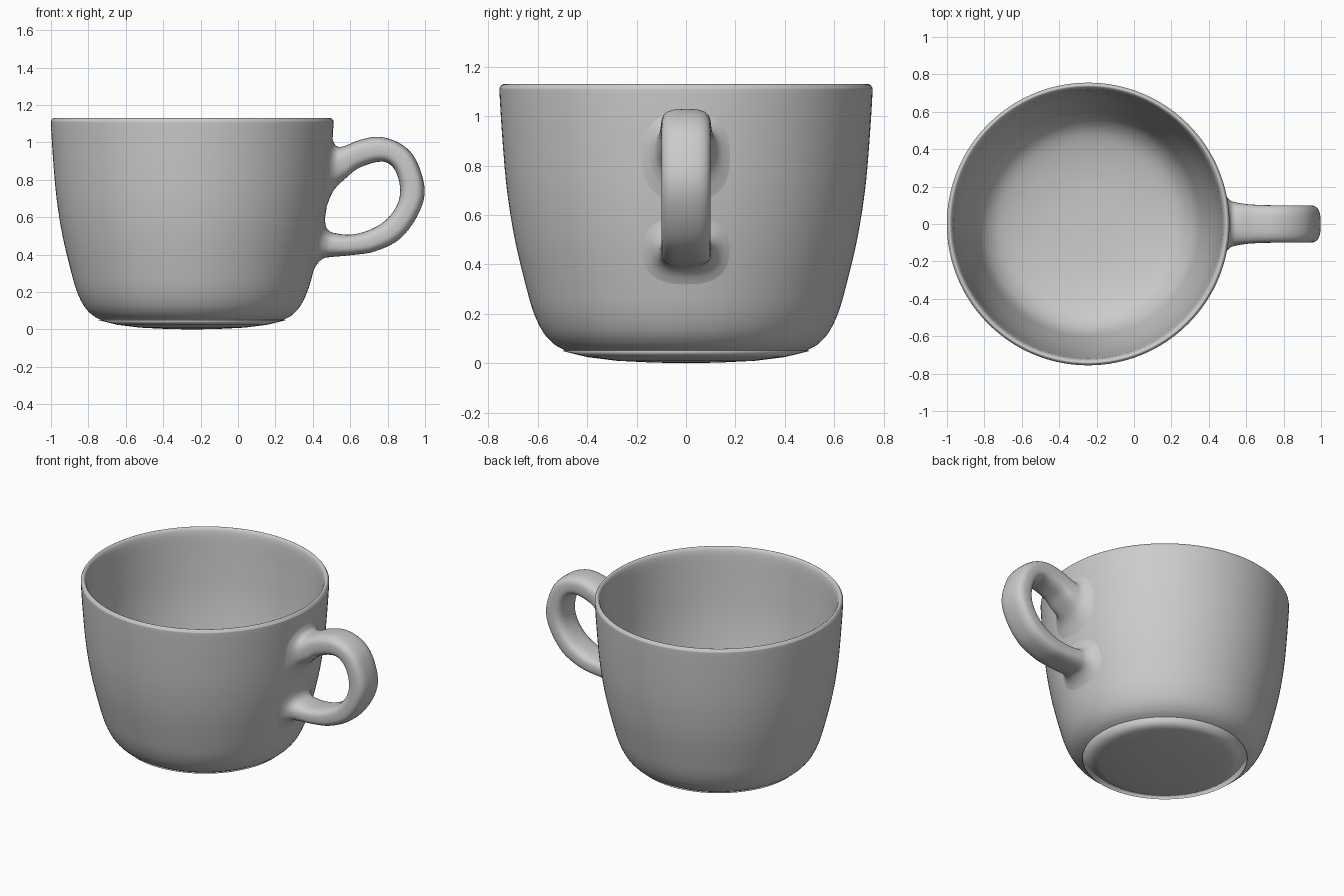
import bpy, bmesh, math
from mathutils import Vector

if "Cube" in bpy.data.objects:
    bpy.data.objects.remove(bpy.data.objects["Cube"])

CX = -0.245  # cup axis


def smooth_path(pts, n):
    """Catmull-Rom interpolation through points of any dimension."""
    pts = [Vector(p) for p in pts]
    out = []
    for i in range(len(pts) - 1):
        b, c = pts[i], pts[i + 1]
        a = pts[i - 1] if i else b * 2 - c
        d = pts[i + 2] if i + 2 < len(pts) else c * 2 - b
        for k in range(n):
            t = k / n
            out.append(0.5 * (2 * b + (c - a) * t + (2 * a - 5 * b + 4 * c - d) * t**2
                              + (3 * b - a - 3 * c + d) * t**3))
    return out + [pts[-1]]


def loft(name, rings):
    """Skin closed rings of points into a smooth object."""
    bm = bmesh.new()
    loops = [[bm.verts.new(p) for p in ring] for ring in rings]
    for a, b in zip(loops, loops[1:]):
        for i in range(len(a)):
            j = (i + 1) % len(a)
            bm.faces.new((a[i], a[j], b[j], b[i]))
    bmesh.ops.remove_doubles(bm, verts=bm.verts, dist=1e-5)
    bmesh.ops.recalc_face_normals(bm, faces=bm.faces)
    for f in bm.faces:
        f.smooth = True
    me = bpy.data.meshes.new(name)
    bm.to_mesh(me)
    bm.free()
    ob = bpy.data.objects.new(name, me)
    bpy.context.collection.objects.link(ob)
    return ob


def lathe(name, profile, segs=128):
    return loft(name, [[(CX + r * math.cos(a), r * math.sin(a), z)
                        for a in (2 * math.pi * i / segs for i in range(segs))]
                       for r, z in profile])


# Cup wall: outside, rounded rim, inside and bowl-shaped inner floor
outer = [(.49, .052), (.535, .078), (.578, .125), (.615, .2), (.645, .3), (.693, .5),
         (.725, .7), (.743, .9), (.755, 1.09)]
inner = [(.753, 1.118), (.742, 1.13), (.73, 1.122), (.722, 1.1), (.716, 1.05), (.706, .9),
         (.689, .7), (.657, .5), (.609, .3), (.58, .21), (.54, .15), (.48, .105), (.38, .072),
         (.25, .05), (.12, .042), (0, .04)]
lathe("cup_body", smooth_path(outer + inner, 4))

# Slightly domed underside, separate so its edge stays crisp
lathe("cup_base", smooth_path([(.48, .054), (.502, .05), (.4, .025), (.28, .01),
                               (.14, .003), (0, 0)], 1))

wall = smooth_path(outer, 6)


def wall_radius(z):
    for (r0, z0), (r1, z1) in zip(wall, wall[1:]):
        if z <= z1:
            return r0 + (r1 - r0) * (z - z0) / (z1 - z0)
    return wall[-1][0]


def section(w, oz, iz, ox=0, ix=0, gap=None):
    """Flat list of one rounded-box ring; with a gap it hugs the cup wall."""
    ring = []
    for i in range(40):
        a = 2 * math.pi * i / 40
        e = 2 / (3 if gap is None else 2.5)
        u = math.copysign(abs(math.cos(a))**e, math.cos(a))
        y = w * math.copysign(abs(math.sin(a))**e, math.sin(a))
        x = (ox + ix) / 2 + u * (ox - ix) / 2
        z = (oz + iz) / 2 + u * (oz - iz) / 2
        if gap is not None:
            x = CX + math.sqrt((wall_radius(z) + gap)**2 - y * y)
        ring += [x, y, z]
    return ring


# Flared joints: half width, outer z, inner z, distance from the wall
top_joint = [(.195, 1.035, .63, -.004), (.165, 1.008, .675, .004),
             (.138, .985, .725, .018), (.12, .976, .765, .042)]
low_joint = [(.108, .387, .515, .07), (.12, .38, .525, .037), (.14, .358, .548, .015),
             (.165, .33, .58, .003), (.195, .30, .62, -.004)]
# Free part of the loop: half width, outer z, inner z, outer x, inner x
loop = [(.109, .986, .812, .585, .58), (.103, 1.013, .86, .65, .64),
        (.1, 1.03, .894, .754, .735), (.1, .995, .89, .866, .80),
        (.1, .91, .837, .95, .847), (.1, .75, .745, .998, .867),
        (.1, .615, .66, .963, .848), (.1, .485, .58, .866, .785),
        (.1, .418, .527, .733, .69), (.102, .398, .507, .61, .595)]
controls = ([section(w, a, b, gap=g) for w, a, b, g in top_joint]
            + [section(*s) for s in loop]
            + [section(w, a, b, gap=g) for w, a, b, g in low_joint])
loft("handle", [[p[i:i + 3] for i in range(0, 120, 3)] for p in smooth_path(controls, 5)])
